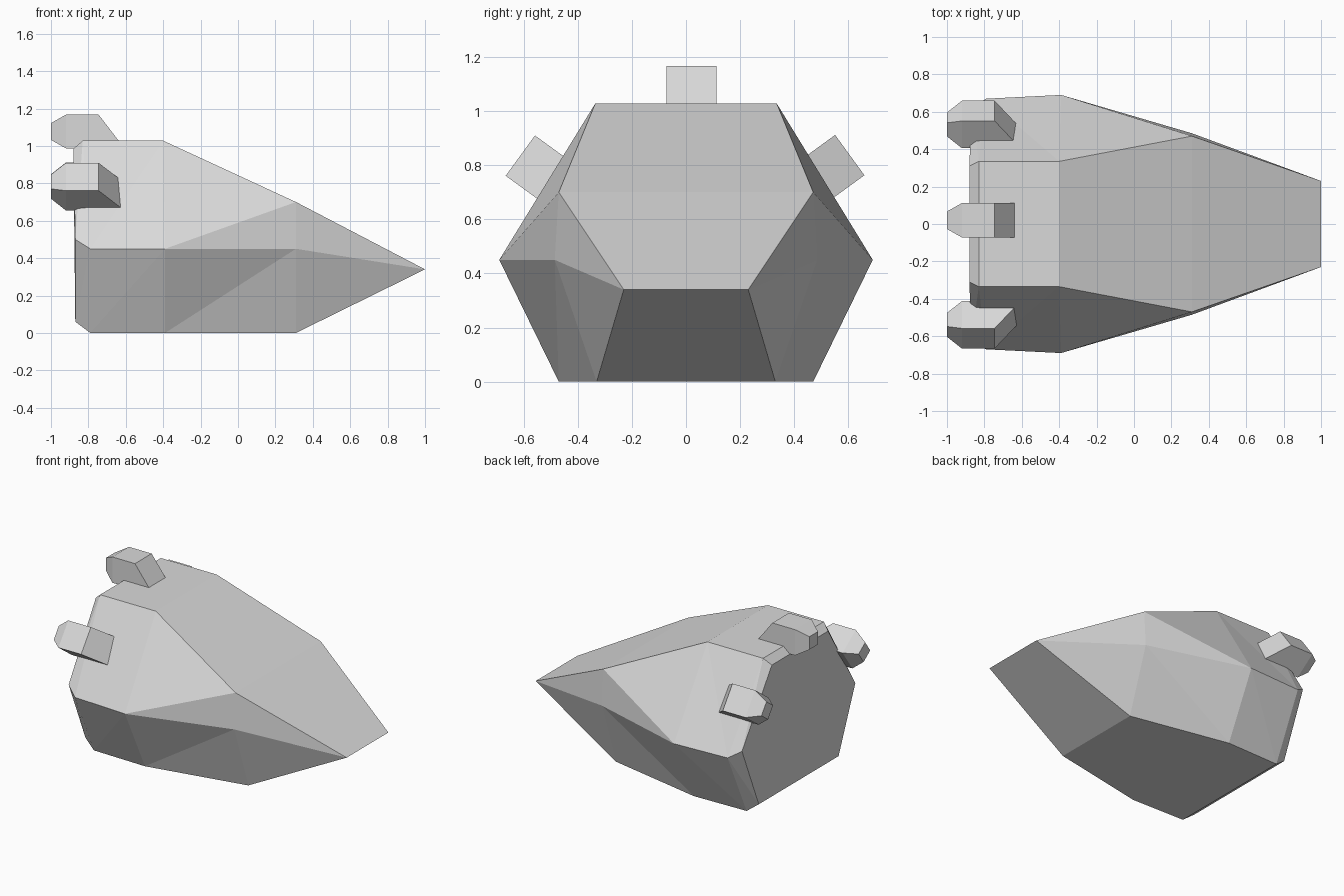
import bpy
import bmesh
from math import radians
from mathutils import Matrix, Vector

cube = bpy.data.objects.get("Cube")
if cube:
    bpy.data.objects.remove(cube, do_unlink=True)

grey = bpy.data.materials.new("hull grey")
grey.use_nodes = True
colour = (0.7, 0.7, 0.7, 1)
grey.diffuse_color = colour
for node in grey.node_tree.nodes:
    if node.type == 'BSDF_PRINCIPLED':
        node.inputs["Base Color"].default_value = colour


def loft(name, rings, split=()):
    """Skin closed rings of points; sides listed in split get a diagonal crease."""
    bm = bmesh.new()
    rows = [[bm.verts.new(p) for p in ring] for ring in rings]
    count = len(rows[0])
    for a, b in zip(rows, rows[1:]):
        for i in range(count):
            j = (i + 1) % count
            if i in split:
                # the crease leans the same way on both mirrored halves
                if i < count // 2:
                    bm.faces.new((a[i], a[j], b[j]))
                    bm.faces.new((a[i], b[j], b[i]))
                else:
                    bm.faces.new((a[i], a[j], b[i]))
                    bm.faces.new((a[j], b[j], b[i]))
            else:
                bm.faces.new((a[i], a[j], b[j], b[i]))
    bm.faces.new(rows[0])
    bm.faces.new(rows[-1])
    bmesh.ops.remove_doubles(bm, verts=bm.verts[:], dist=0.0005)
    bmesh.ops.recalc_face_normals(bm, faces=bm.faces[:])
    mesh = bpy.data.meshes.new(name)
    bm.to_mesh(mesh)
    bm.free()
    mesh.materials.append(grey)
    obj = bpy.data.objects.new(name, mesh)
    bpy.context.collection.objects.link(obj)
    return obj


def hull_ring(bottom, middle, top):
    """Mirror three (x, y, z) corners into a six sided section."""
    half = [bottom, middle, top]
    return half + [(x, -y, z) for x, y, z in reversed(half)]


# Hull: hexagonal sections from the bevelled stern to the bow edge
bow = (1.0, 0.23, 0.34)
hull_rings = [
    hull_ring((-0.87, 0.44, 0.06), (-0.87, 0.625, 0.50), (-0.88, 0.31, 0.985)),
    hull_ring((-0.79, 0.46, 0), (-0.79, 0.67, 0.45), (-0.83, 0.335, 1.028)),
    hull_ring((-0.39, 0.47, 0), (-0.39, 0.69, 0.45), (-0.40, 0.335, 1.028)),
    hull_ring((0.31, 0.33, 0), (0.31, 0.485, 0.45), (0.31, 0.47, 0.70)),
    hull_ring(bow, bow, bow),
]
loft("hull", hull_rings, split=(0, 1, 3, 4))


def thruster(name, outer_centre, angle):
    """Small pod with a bevelled rear and a sloping front, tilted about x."""
    w, depth, inset = 0.092, 0.18, 0.045

    def ring(x_out, x_in, cut):
        return [(x_out, w - cut, -cut), (x_out, cut - w, -cut),
                (x_in, cut - w, cut - depth), (x_in, w - cut, cut - depth)]

    place = Matrix.Translation(Vector((0, *outer_centre))) @ Matrix.Rotation(radians(angle), 4, 'X')
    rings = [ring(-1.0, -1.0, inset), ring(-0.92, -0.92, 0), ring(-0.745, -0.607, 0)]
    loft(name, [[place @ Vector(p) for p in r] for r in rings])


# Thrusters: one on the spine and one on each upper flank
thruster("top_thruster", (0.02, 1.167), 0)
thruster("left_thruster", (0.605, 0.837), -54)
thruster("right_thruster", (-0.612, 0.835), 54)
